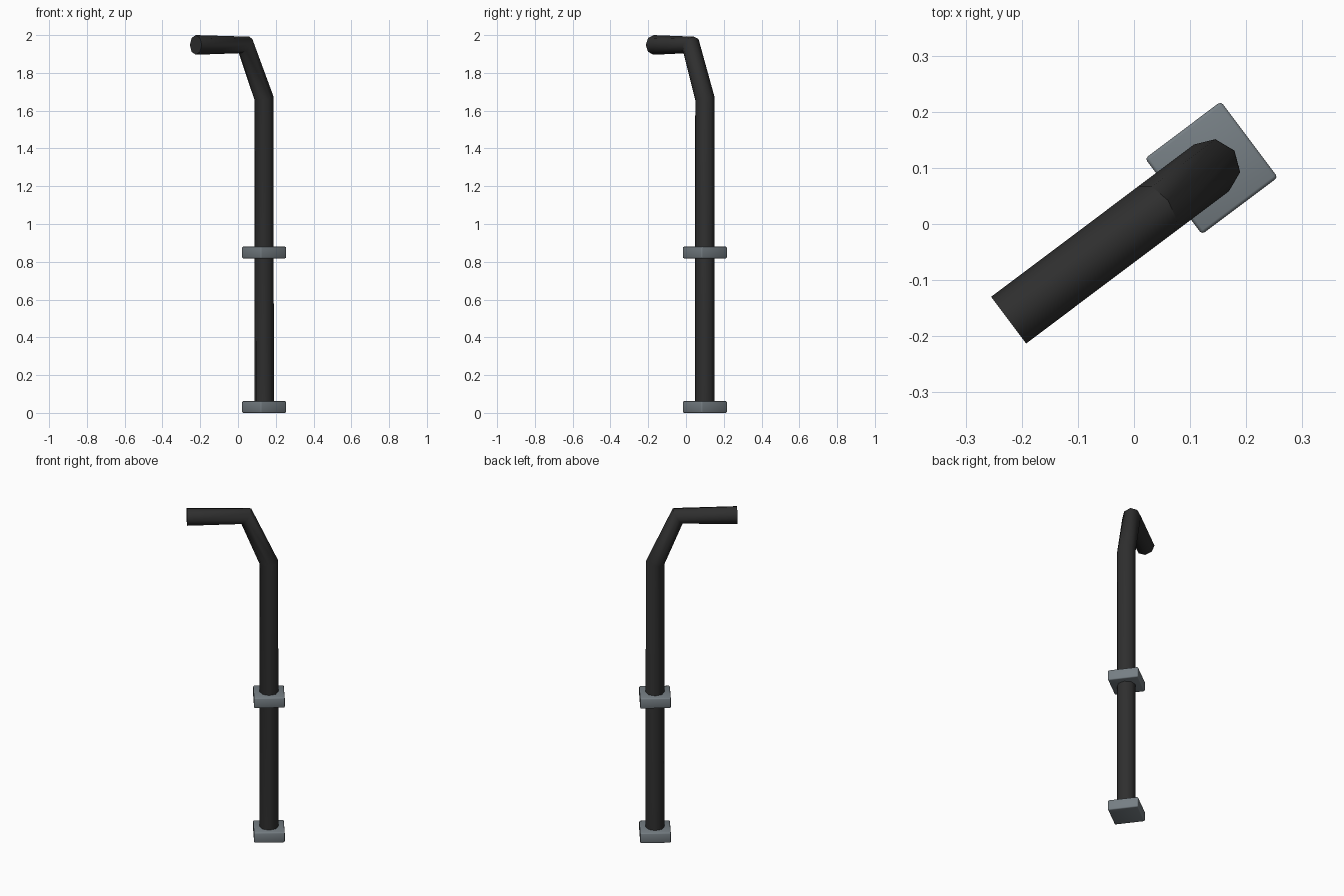
import bpy, bmesh, math
from mathutils import Vector, Matrix

if "Cube" in bpy.data.objects:
    bpy.data.objects.remove(bpy.data.objects["Cube"])

ANGLE = math.radians(36.9)      # heading of the bent arm
CENTRE = Vector((0.138, 0.1, 0))
RADIUS = 0.052
SIDES = 8


def material(name, colour):
    mat = bpy.data.materials.new(name)
    mat.diffuse_color = (*colour, 1)
    mat.use_nodes = True
    mat.node_tree.nodes["Principled BSDF"].inputs["Base Color"].default_value = mat.diffuse_color
    return mat


def add_object(name, bm, mat, smooth_angle):
    bmesh.ops.recalc_face_normals(bm, faces=bm.faces)
    mesh = bpy.data.meshes.new(name)
    bm.to_mesh(mesh)
    bm.free()
    mesh.materials.append(mat)
    ob = bpy.data.objects.new(name, mesh)
    bpy.context.collection.objects.link(ob)
    bpy.ops.object.select_all(action='DESELECT')
    ob.select_set(True)
    bpy.context.view_layer.objects.active = ob
    bpy.ops.object.shade_smooth_by_angle(angle=math.radians(smooth_angle))
    return ob


black = material("black pipe", (0.028, 0.028, 0.028))
grey = material("blue grey metal", (0.18, 0.21, 0.23))

# Bent pipe: octagonal rings set in the bisecting plane of each bend
forward = Vector((-math.cos(ANGLE), -math.sin(ANGLE), 0))
side = Vector((-math.sin(ANGLE), math.cos(ANGLE), 0))
path = [CENTRE + forward * s + Vector((0, 0, z))
        for s, z in ((0, 0.01), (0, 1.665), (0.125, 1.948), (0.452, 1.948))]
bm = bmesh.new()
rings = []
for i, p in enumerate(path):
    tangent = Vector()
    if i > 0:
        tangent += (p - path[i - 1]).normalized()
    if i < len(path) - 1:
        tangent += (path[i + 1] - p).normalized()
    outward = tangent.normalized().cross(side)
    rings.append([bm.verts.new(p + RADIUS * (math.cos(a) * outward + math.sin(a) * side))
                  for a in (2 * math.pi * k / SIDES for k in range(SIDES))])
for a, b in zip(rings, rings[1:]):
    for k in range(SIDES):
        n = (k + 1) % SIDES
        bm.faces.new((a[k], a[n], b[n], b[k]))
bm.faces.new(rings[0])
bm.faces.new(rings[-1])
add_object("bent_pipe", bm, black, 50)

# Square bevelled mounting plates
for name, z in (("base_plate", 0.031), ("middle_plate", 0.849)):
    bm = bmesh.new()
    bmesh.ops.create_cube(bm, size=1)
    bmesh.ops.scale(bm, vec=(0.169, 0.169, 0.062), verts=bm.verts)
    bmesh.ops.bevel(bm, geom=bm.edges[:], offset=0.006, segments=2,
                    profile=0.5, affect='EDGES')
    bm.transform(Matrix.Translation(CENTRE + Vector((0, 0, z)))
                 @ Matrix.Rotation(ANGLE, 4, 'Z'))
    add_object(name, bm, grey, 50)
